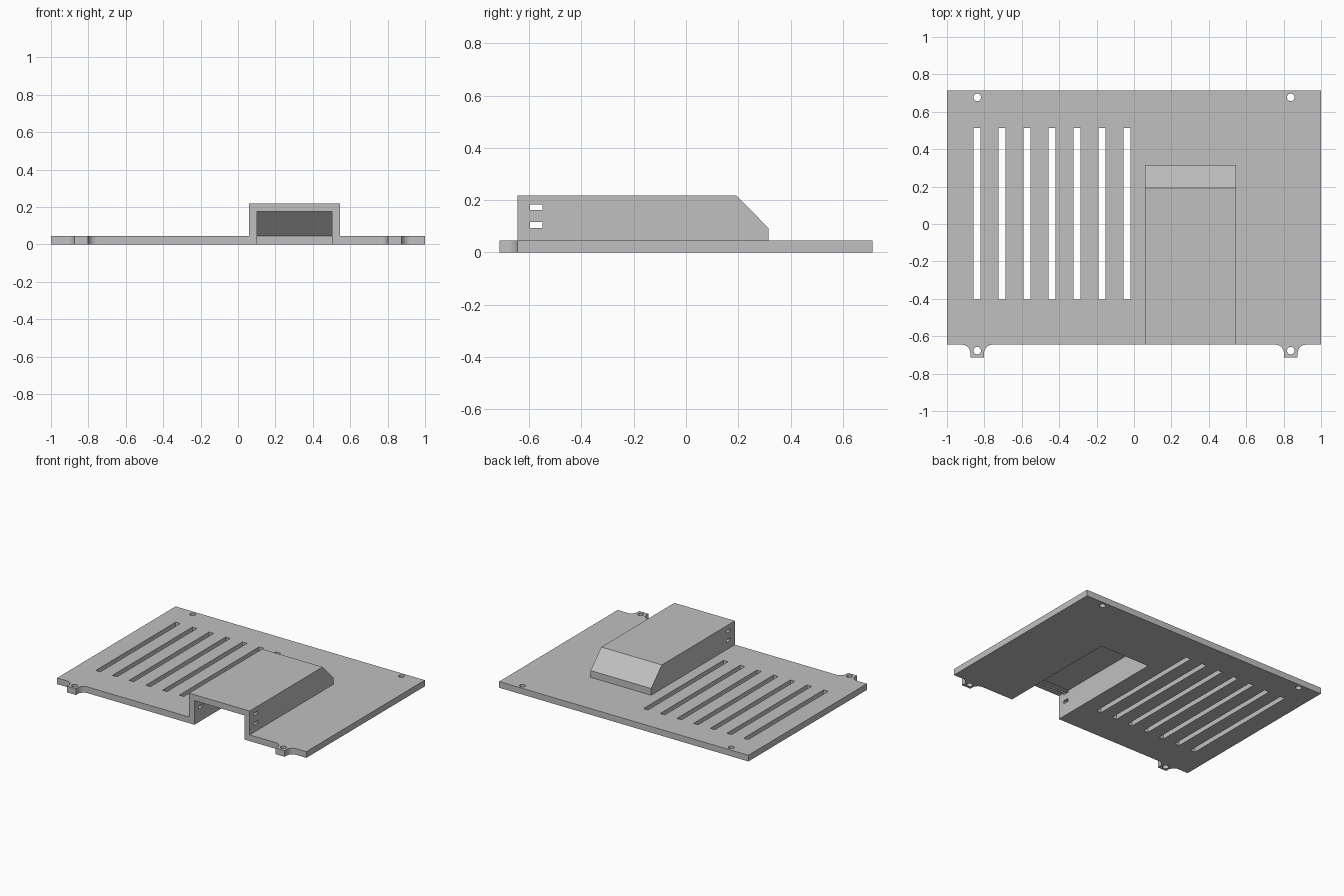
import bpy, bmesh, math

if "Cube" in bpy.data.objects:
    bpy.data.objects.remove(bpy.data.objects["Cube"])

FRONT, BACK, THICK = -0.645, 0.713, 0.045
HOLE_X, HOLE_Y = 0.838, 0.677

grey = bpy.data.materials.new("light_grey")
grey.diffuse_color = (0.53, 0.53, 0.53, 1)
grey.use_nodes = True
grey.node_tree.nodes["Principled BSDF"].inputs["Base Color"].default_value = grey.diffuse_color


def add_prism(bm, pts, axis, lo, hi):
    """Extrude a 2D outline along x (points are y, z) or z (points are x, y)."""
    def place(p, h):
        return (h, p[0], p[1]) if axis == "x" else (p[0], p[1], h)
    face = bm.faces.new([bm.verts.new(place(p, lo)) for p in pts])
    ext = bmesh.ops.extrude_face_region(bm, geom=[face])
    moved = [v for v in ext["geom"] if isinstance(v, bmesh.types.BMVert)]
    d = hi - lo
    bmesh.ops.translate(bm, verts=moved, vec=(d, 0, 0) if axis == "x" else (0, 0, d))


def make(name, prisms):
    bm = bmesh.new()
    for p in prisms:
        add_prism(bm, *p)
    bmesh.ops.recalc_face_normals(bm, faces=bm.faces)
    mesh = bpy.data.meshes.new(name)
    bm.to_mesh(mesh)
    bm.free()
    mesh.materials.append(grey)
    ob = bpy.data.objects.new(name, mesh)
    bpy.context.collection.objects.link(ob)
    return ob


def rect(x0, y0, x1, y1):
    return [(x0, y0), (x1, y0), (x1, y1), (x0, y1)]


def arc(cx, cy, r, a0, a1, n):
    return [(cx + r * math.cos(math.radians(a0 + (a1 - a0) * i / n)),
             cy + r * math.sin(math.radians(a0 + (a1 - a0) * i / n))) for i in range(n + 1)]


# Plate outline with two filleted screw tabs on the front edge
R, HALF = 0.047, 0.036
left_tab = (arc(-HOLE_X - HALF - R, FRONT - R, R, 90, 0, 10)
            + [(-HOLE_X - HALF, -BACK), (-HOLE_X + HALF, -BACK)]
            + arc(-HOLE_X + HALF + R, FRONT - R, R, 180, 90, 10))
right_tab = [(-x, y) for x, y in reversed(left_tab)]
outline = [(-1, FRONT)] + left_tab + right_tab + [(1, FRONT), (1, BACK), (-1, BACK)]
cover = make("vented_cover", [(outline, "z", 0, THICK)])

# Raised hood with a sloped back
hood = make("hood_block", [([(FRONT, 0), (0.315, 0), (0.315, 0.094),
                             (0.192, 0.218), (FRONT, 0.218)], "x", 0.059, 0.545)])

# Hollow inside the hood, open at the front and below
channel = make("hood_hollow", [([(-0.8, -0.1), (0.265, -0.1), (0.265, THICK),
                                 (0.135, 0.175), (-0.8, 0.175)], "x", 0.102, 0.503)])

# Long vents, screw holes and small slots through the hood sides
cuts = [(rect(-0.859 + 0.134 * i, -0.404, -0.822 + 0.134 * i, 0.513), "z", -0.05, 0.08)
        for i in range(7)]
cuts += [(arc(sx * HOLE_X, sy * HOLE_Y, 0.02, 0, 345, 23), "z", -0.05, 0.08)
         for sx in (-1, 1) for sy in (-1, 1)]
cuts += [(rect(-0.597, z, -0.549, z + 0.022), "x", 0.02, 0.6) for z in (0.094, 0.162)]
openings = make("openings", cuts)

# Combine into one solid
for tool, op in ((hood, "UNION"), (channel, "DIFFERENCE"), (openings, "DIFFERENCE")):
    mod = cover.modifiers.new(tool.name, "BOOLEAN")
    mod.object, mod.operation, mod.solver = tool, op, "EXACT"
    tool.hide_render = True
bpy.context.view_layer.update()
solid = bpy.data.meshes.new_from_object(
    cover.evaluated_get(bpy.context.evaluated_depsgraph_get()))
cover.modifiers.clear()
cover.data = solid
for tool in (hood, channel, openings):
    bpy.data.objects.remove(tool)

# Smooth the round holes and fillets, keep the rest crisp
bpy.context.view_layer.objects.active = cover
cover.select_set(True)
bpy.ops.object.shade_smooth_by_angle(angle=math.radians(30))
